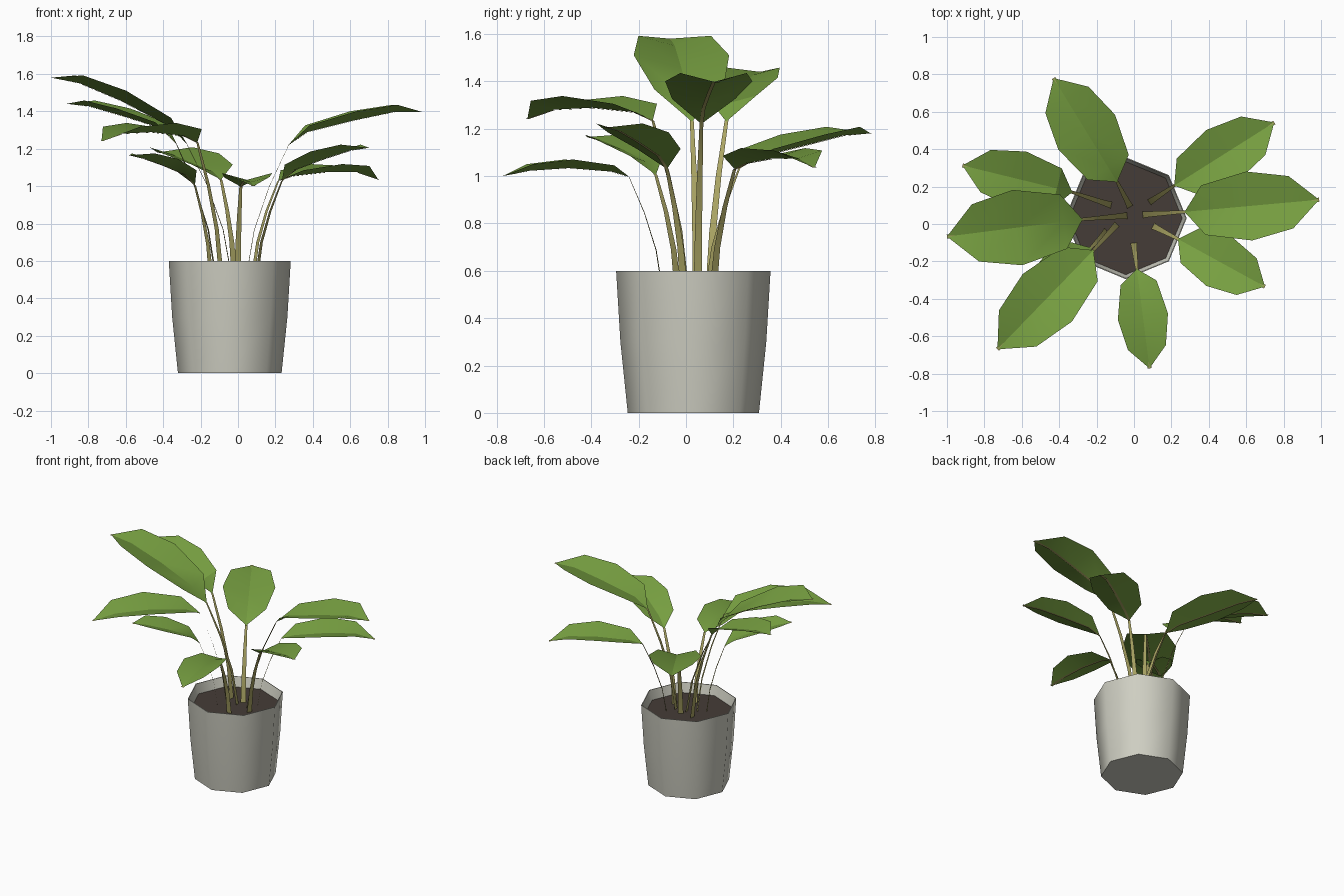
import bpy, bmesh, math
from mathutils import Vector

if "Cube" in bpy.data.objects:
    bpy.data.objects.remove(bpy.data.objects["Cube"])


def material(name, color):
    m = bpy.data.materials.new(name)
    m.diffuse_color = (*color, 1)
    m.use_nodes = True
    m.node_tree.nodes["Principled BSDF"].inputs["Base Color"].default_value = m.diffuse_color
    return m


POT = material("stone_grey", (0.62, 0.62, 0.54))
SOIL = material("soil_brown", (0.060, 0.046, 0.038))
LEAF = material("leaf_green", (0.185, 0.350, 0.053))
STEM = material("stem_olive", (0.40, 0.37, 0.125))


def make(name, verts, faces, mat, angle=None):
    me = bpy.data.meshes.new(name)
    me.from_pydata([tuple(v) for v in verts], [], faces)
    me.materials.append(mat)
    if angle:
        me.polygons.foreach_set("use_smooth", [True] * len(me.polygons))
        me.set_sharp_from_angle(angle=math.radians(angle))
    ob = bpy.data.objects.new(name, me)
    bpy.context.collection.objects.link(ob)
    return ob


# Pot: eight-sided lathe with an open rim
CX, CY, SIDES = -0.044, 0.031, 8


def ring(r, z):
    return [(CX + r * math.cos(2 * math.pi * i / SIDES),
             CY + r * math.sin(2 * math.pi * i / SIDES), z) for i in range(SIDES)]


profile = [(0.277, 0), (0.308, 0.3), (0.326, 0.6), (0.321, 0.6), (0.300, 0.52)]
verts = [v for r, z in profile for v in ring(r, z)]
faces = [tuple(reversed(range(SIDES)))]
for k in range(len(profile) - 1):
    for i in range(SIDES):
        j = (i + 1) % SIDES
        a, b = k * SIDES, (k + 1) * SIDES
        faces.append((a + i, a + j, b + j, b + i))
make("pot", verts, faces, POT, 50)

# Soil disc
make("soil", ring(0.302, 0.53), [tuple(range(SIDES))], SOIL)

# Leaf stations: fraction of length, fraction of half width
STATIONS = [(0.14, 0.72), (0.48, 1.0), (0.79, 0.76)]
FOLD = 0.27   # midrib drop relative to half width


def leaf(index, root, base, tip, half, edges):
    """Folded leaf plus the flat stem ribbon that runs on as its midrib."""
    base, tip = Vector(base), Vector(tip)
    d = Vector((tip.x - base.x, tip.y - base.y, 0)).normalized()
    side = Vector((-d.y, d.x, 0))
    right, mid, left = [], [], []
    for (t, w), z in zip(STATIONS, edges):
        c = base.lerp(tip, t)
        hw = half * w
        c.z = z
        right.append(c - side * hw)
        left.append(c + side * hw)
        mid.append(c - Vector((0, 0, FOLD * hw)))
    # vertices: 0 base, 1-3 right, 4-6 mid, 7-9 left, 10 tip
    verts = [base] + right + mid + left + [tip]
    faces = [(0, 1, 4), (0, 4, 7), (3, 10, 6), (6, 10, 9)]
    for k in (1, 2):
        faces += [(k, k + 1, k + 4, k + 3), (k + 3, k + 4, k + 7, k + 6)]
    make(f"leaf_{index}", verts, faces, LEAF, 24)

    # Stem ribbon: rises and bends outward, then follows the midrib
    start = Vector((*root, 0.52))
    path = []
    for v in (0, 0.35, 0.68):
        p = start.lerp(base, v ** 1.6)
        p.z = start.z + (base.z - start.z) * v
        path.append(p)
    path += [p - Vector((0, 0, 0.002)) for p in [base] + mid]
    path.append(tip + Vector((0, 0, 0.001)))
    widths = [0.018, 0.015, 0.012, 0.008, 0.008, 0.008, 0.008, 0.011]
    verts = []
    for p, w in zip(path, widths):
        verts += [p - side * w, p + side * w]
    faces = [(2 * i, 2 * i + 2, 2 * i + 3, 2 * i + 1) for i in range(len(path) - 1)]
    make(f"stem_{index}", verts, faces, STEM, 40)


# stem root, leaf base, leaf tip, half width, edge heights at the stations
LEAVES = [
    ((-0.02, 0.09), (-0.09, 0.225, 1.035), (-0.43, 0.78, 1.18), 0.178, (1.115, 1.175, 1.208)),
    ((0.08, 0.115), (0.215, 0.205, 1.03), (0.75, 0.543, 1.035), 0.16, (1.085, 1.118, 1.108)),
    ((0.045, 0.05), (0.27, 0.065, 1.22), (0.99, 0.13, 1.395), 0.185, (1.325, 1.40, 1.435)),
    ((0.10, -0.01), (0.235, -0.08, 1.03), (0.70, -0.335, 1.205), 0.147, (1.115, 1.185, 1.222)),
    ((-0.002, -0.10), (0.015, -0.24, 0.997), (0.083, -0.772, 1.0), 0.135, (1.045, 1.07, 1.05)),
    ((-0.09, 0.0), (-0.217, -0.14, 1.235), (-0.73, -0.67, 1.24), 0.183, (1.305, 1.338, 1.318)),
    ((-0.035, 0.045), (-0.275, 0.025, 1.23), (-1.0, -0.067, 1.58), 0.203, (1.365, 1.51, 1.592)),
    ((-0.12, 0.10), (-0.33, 0.17, 1.23), (-0.917, 0.313, 1.44), 0.153, (1.34, 1.415, 1.458)),
    ((-0.145, -0.035), (-0.23, -0.127, 1.005), (-0.58, -0.415, 1.165), 0.125, (1.085, 1.145, 1.175)),
]
for n, args in enumerate(LEAVES, 1):
    leaf(n, *args)
